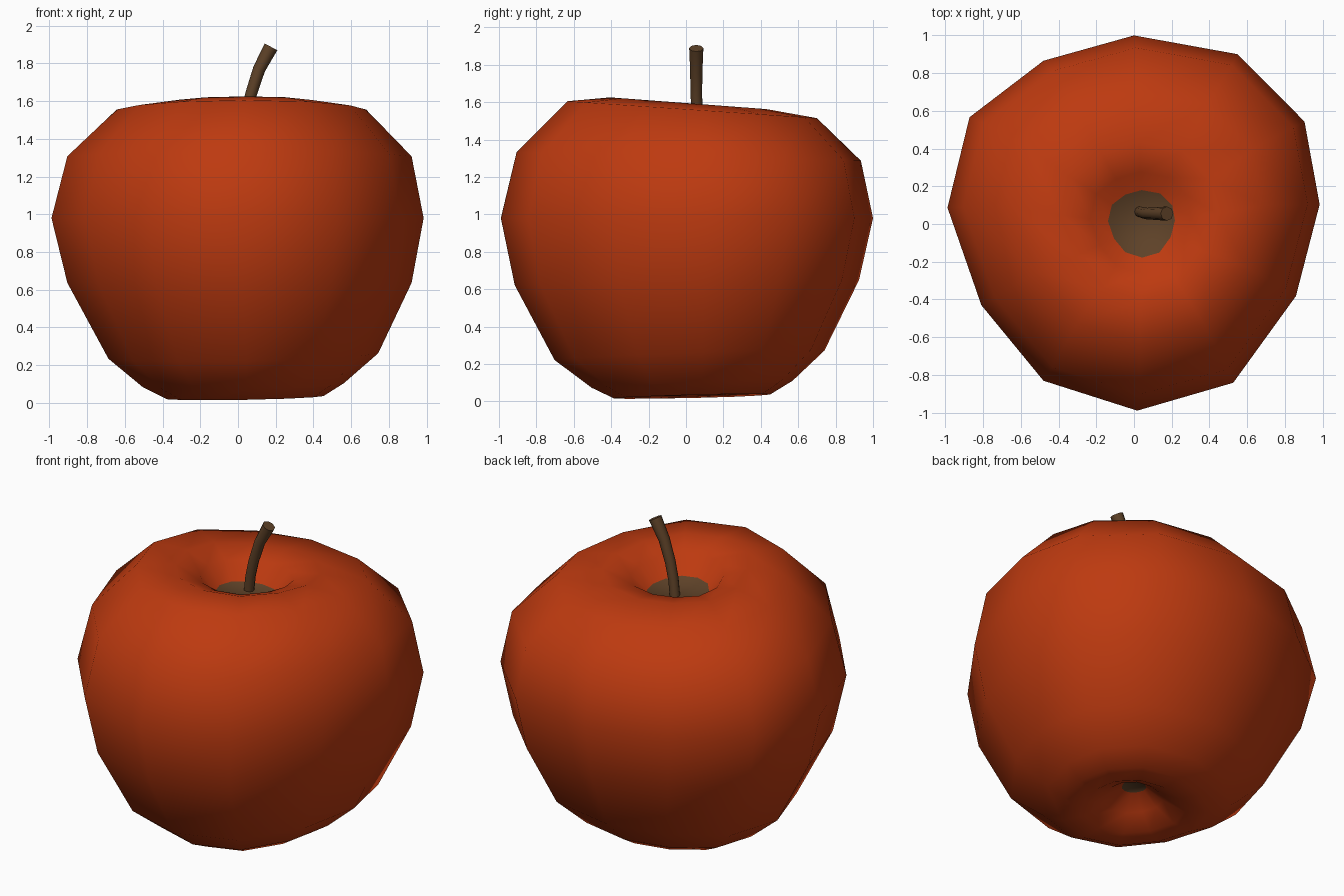
import bpy, bmesh, math
from mathutils import Vector

if "Cube" in bpy.data.objects:
    bpy.data.objects.remove(bpy.data.objects["Cube"])


def material(name, rgb):
    m = bpy.data.materials.new(name)
    m.diffuse_color = (*rgb, 1)
    m.use_nodes = True
    m.node_tree.nodes["Principled BSDF"].inputs["Base Color"].default_value = m.diffuse_color
    return m


red = material("apple red", (0.51, 0.042, 0.005))
brown = material("stem brown", (0.112, 0.054, 0.021))


def finish(bm, name, mats, angle):
    bmesh.ops.recalc_face_normals(bm, faces=bm.faces)
    me = bpy.data.meshes.new(name)
    bm.to_mesh(me)
    bm.free()
    for m in mats:
        me.materials.append(m)
    ob = bpy.data.objects.new(name, me)
    bpy.context.collection.objects.link(ob)
    bpy.context.view_layer.objects.active = ob
    ob.select_set(True)
    bpy.ops.object.shade_smooth_by_angle(angle=math.radians(angle))
    ob.select_set(False)


def skin(bm, rings):
    """Bridge rings of points and cap both ends; returns the caps."""
    loops = [[bm.verts.new(p) for p in ring] for ring in rings]
    n = len(loops[0])
    for a, b in zip(loops, loops[1:]):
        for i in range(n):
            j = (i + 1) % n
            bm.faces.new((a[i], a[j], b[j], b[i]))
    return bm.faces.new(loops[0][::-1]), bm.faces.new(loops[-1])


# Uneven twelve-sided outline of the fruit: (angle, radius)
outline = [(6, .99), (31, 1.055), (58.6, 1.055), (90, 1.0), (119, .99), (147, 1.04),
           (175, .993), (208, .917), (240, .96), (271, .99), (302, .993), (336, .94)]
# Profile from bottom dimple to stem dimple: radius, z, centre x, centre y, tilt with y
profile = [(.07, .18, .02, .02, 0), (.17, .10, .03, .02, .01), (.29, .035, .03, .02, .02),
           (.42, .025, .04, .03, .025), (.54, .09, .03, .03, .035), (.725, .245, .03, .015, .035),
           (.925, .635, .01, 0, .015), (1.0, .98, 0, 0, 0), (.925, 1.31, .01, .01, -.025),
           (.67, 1.562, .02, .03, -.068), (.42, 1.595, .03, .01, -.075),
           (.27, 1.55, .035, .005, -.07), (.18, 1.45, .04, .0, -.05)]

# Apple body
rings = []
for r, z, cx, cy, tilt in profile:
    ring = []
    for a, k in outline:
        a = math.radians(a)
        x, y = cx + r * k * math.cos(a), cy + r * k * math.sin(a)
        lean = .02 * x if z < .3 else 0
        ring.append((x, y, z + tilt * y + lean))
    rings.append(ring)
bm = bmesh.new()
for cap in skin(bm, rings):
    cap.material_index = 1
finish(bm, "apple_body", (red, brown), 80)

# Bent stem, thicker at its cut end
path = [Vector(p) for p in ((.03, .065, 1.43), (.045, .06, 1.54), (.07, .055, 1.64),
                            (.112, .055, 1.77), (.175, .055, 1.888))]
radii = (.03, .03, .031, .033, .038)
rings = []
for i, (p, r) in enumerate(zip(path, radii)):
    d = (path[min(i + 1, 4)] - path[max(i - 1, 0)]).normalized()
    side = Vector((0, 1, 0))
    u = side.cross(d).normalized()
    v = d.cross(u)
    rings.append([p + r * (math.cos(t) * u + math.sin(t) * v)
                  for t in (math.tau * k / 8 for k in range(8))])
bm = bmesh.new()
skin(bm, rings)
finish(bm, "stem", (brown,), 50)
